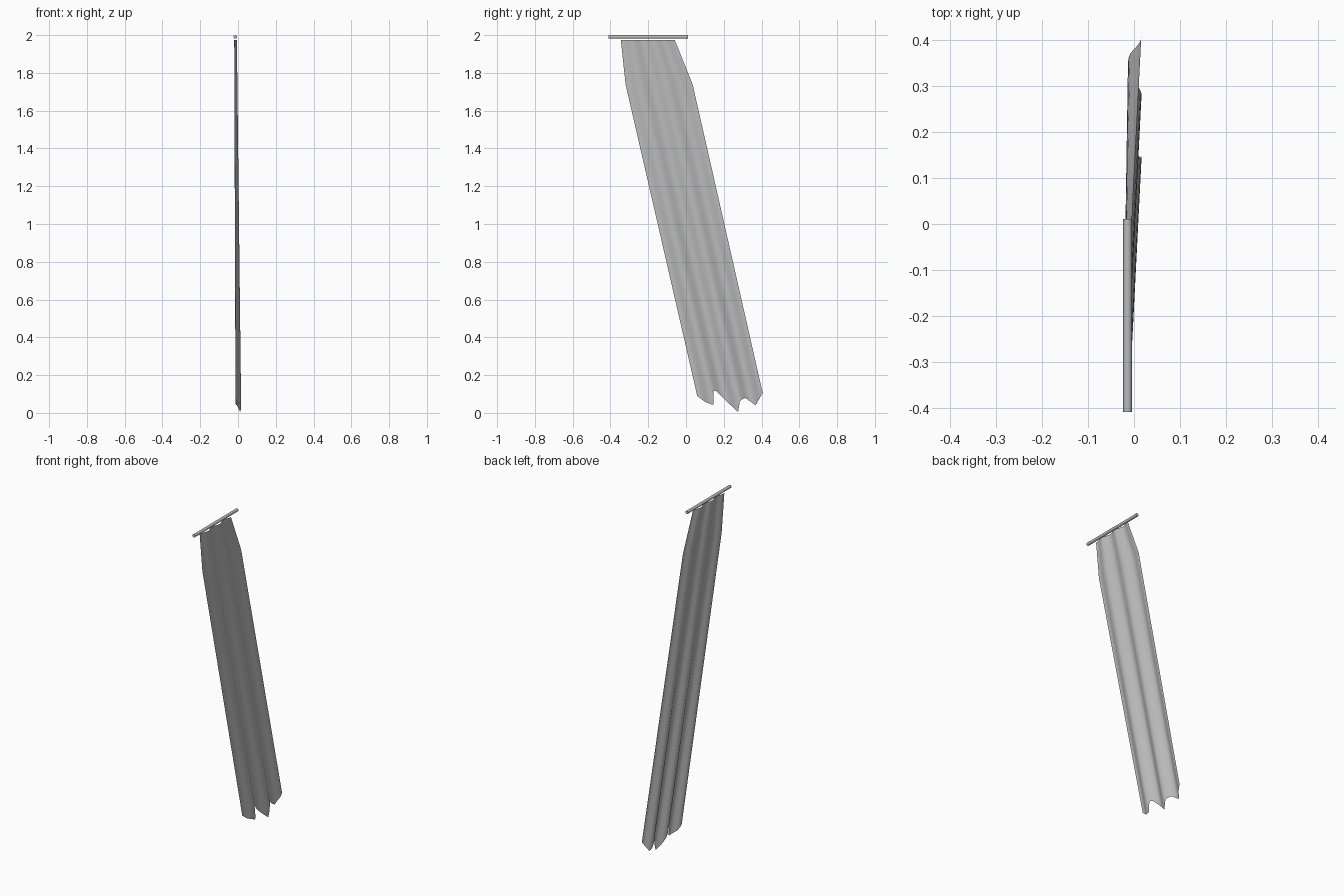
import bpy, bmesh, math

cube = bpy.data.objects.get("Cube")
if cube:
    bpy.data.objects.remove(cube, do_unlink=True)


def material(name, rgb):
    m = bpy.data.materials.new(name)
    m.use_nodes = True
    m.diffuse_color = (*rgb, 1)
    m.node_tree.nodes["Principled BSDF"].inputs["Base Color"].default_value = (*rgb, 1)
    return m


grey = material("plain grey", (0.5, 0.5, 0.5))


def lerp_table(table, t):
    """Straight-line lookup in a list of (position, value) pairs."""
    for (a, va), (b, vb) in zip(table, table[1:]):
        if t <= b:
            return va + (vb - va) * (t - a) / (b - a)
    return table[-1][1]


# Horizontal hanging rod
bpy.ops.mesh.primitive_cylinder_add(vertices=12, radius=0.0095, depth=0.42,
                                    location=(-0.014, -0.199, 1.9905),
                                    rotation=(math.pi / 2, 0, 0))
rod = bpy.context.object
rod.name = "hanging_rod"
rod.data.materials.append(grey)
bpy.ops.object.shade_smooth_by_angle(angle=math.radians(40))

# Cloth: side outlines, torn hem and folds that deepen downwards
TOP, BEND = 1.975, 1.74
COLS, ROWS, FOLDS = 48, 14, 2.55
hem = [(0, 0.09), (0.09, 0.06), (0.22, 0.04), (0.26, 0.12), (0.31, 0.115),
       (0.43, 0.06), (0.56, 0.003), (0.63, 0.065), (0.72, 0.08),
       (0.85, 0.04), (0.93, 0.075), (1, 0.105)]


def cloth_point(u, z):
    if z > BEND:
        k = (TOP - z) / (TOP - BEND)
        left, right = -0.345 + 0.025 * k, -0.06 + 0.095 * k
    else:
        left = -0.32 + 0.23 * (BEND - z)
        right = 0.035 + 0.227 * (BEND - z)
    drop = 1 - z / TOP
    wave = math.cos(math.tau * FOLDS * (u - 1))
    x = -0.013 + 0.015 * drop + (0.007 + 0.008 * drop) * wave
    return x, left + (right - left) * u, z


bm = bmesh.new()
grid = []
for r in range(ROWS + 1):
    row = []
    for c in range(COLS + 1):
        u = c / COLS
        if r == 0:
            z = TOP
        else:
            z = BEND + (lerp_table(hem, u) - BEND) * (r - 1) / (ROWS - 1)
        row.append(bm.verts.new(cloth_point(u, z)))
    grid.append(row)
for upper, lower in zip(grid, grid[1:]):
    for c in range(COLS):
        bm.faces.new((upper[c], lower[c], lower[c + 1], upper[c + 1]))
mesh = bpy.data.meshes.new("hanging_cloth")
bm.to_mesh(mesh)
bm.free()
mesh.materials.append(grey)
cloth = bpy.data.objects.new("hanging_cloth", mesh)
bpy.context.collection.objects.link(cloth)
bpy.ops.object.select_all(action="DESELECT")
cloth.select_set(True)
bpy.context.view_layer.objects.active = cloth
bpy.ops.object.shade_smooth_by_angle(angle=math.radians(60))
